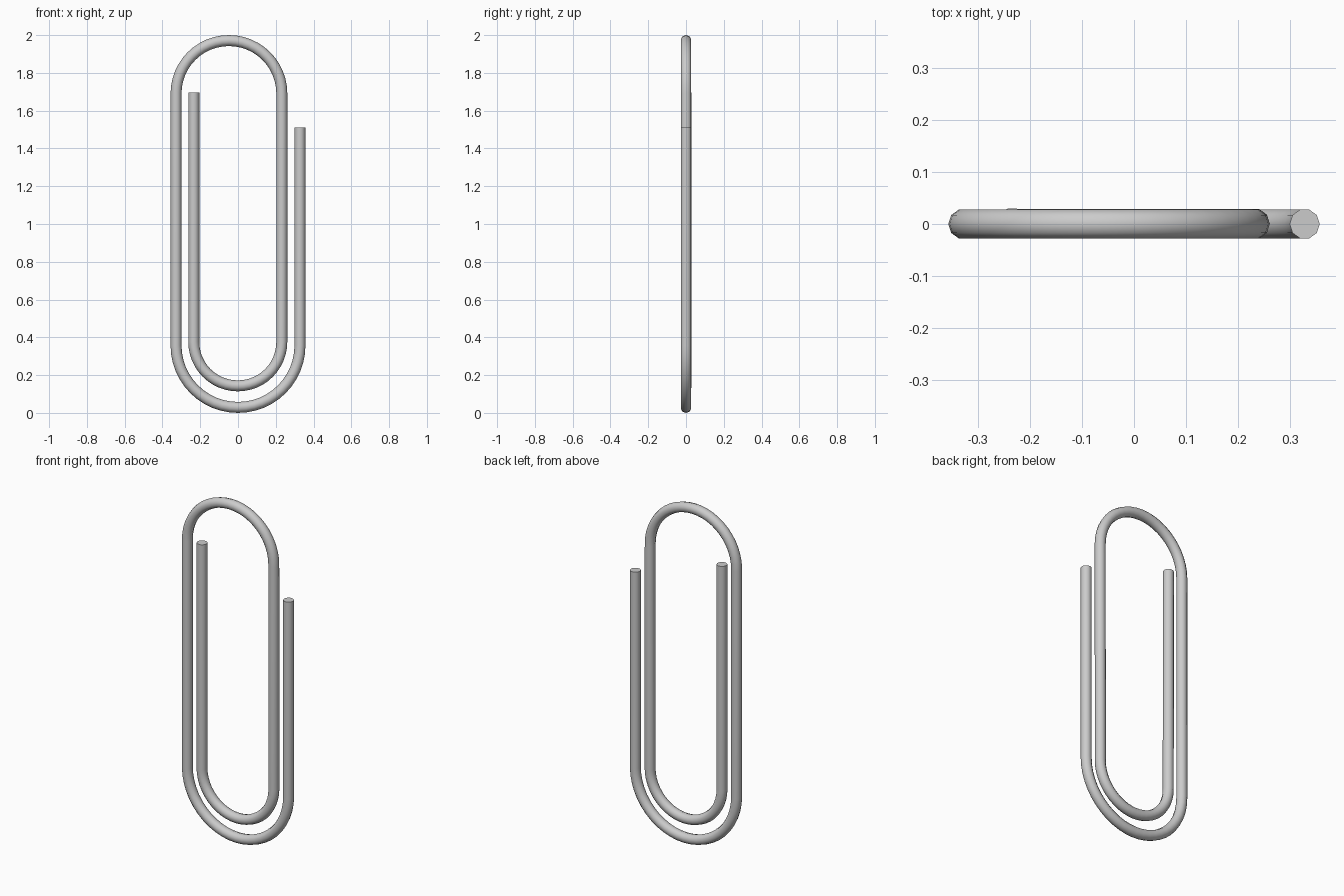
import bpy, bmesh
from math import sin, cos, pi, radians
from mathutils import Vector

if "Cube" in bpy.data.objects:
    bpy.data.objects.remove(bpy.data.objects["Cube"])

R, SIDES = 0.029, 10   # wire radius and cross-section sides


def arc(cx, cz, r, a0, a1, y=0.0, steps=24):
    """Centreline points of an arc in the xz plane, angles in degrees."""
    return [Vector((cx + r * cos(radians(a0 + (a1 - a0) * i / steps)), y,
                    cz + r * sin(radians(a0 + (a1 - a0) * i / steps))))
            for i in range(steps + 1)]


# wire centreline: outer leg, outer bottom bend, top bend, inner bend, inner leg
path = [Vector((0.328, 0, 1.51))]
path += arc(0, 0.357, 0.328, 0, -180)
path += arc(-0.048, 1.691, 0.280, 180, 0)
path += arc(-0.001, 0.376, 0.233, 0, -180, 0.001)
path += [Vector((-0.234, 0.002, 1.695))]

# sweep a ten-sided section along the path
bm = bmesh.new()
rings = []
for i, p in enumerate(path):
    before = (p - path[max(i - 1, 0)]).normalized()
    after = (path[min(i + 1, len(path) - 1)] - p).normalized()
    t = (before + after).normalized()
    side = Vector((t.z, 0, -t.x)).normalized()
    rings.append([bm.verts.new(p + side * R * cos(2 * pi * k / SIDES)
                               + Vector((0, R * sin(2 * pi * k / SIDES), 0)))
                  for k in range(SIDES)])
for a, b in zip(rings, rings[1:]):
    for k in range(SIDES):
        n = (k + 1) % SIDES
        bm.faces.new((a[k], a[n], b[n], b[k]))

# flat cut ends
bm.faces.new(rings[0])
bm.faces.new(rings[-1])
bmesh.ops.recalc_face_normals(bm, faces=bm.faces)

mesh = bpy.data.meshes.new("paperclip_wire")
bm.to_mesh(mesh)
bm.free()
wire = bpy.data.objects.new("paperclip_wire", mesh)
bpy.context.collection.objects.link(wire)
bpy.context.view_layer.objects.active = wire
wire.select_set(True)
bpy.ops.object.shade_smooth_by_angle(angle=radians(50))
